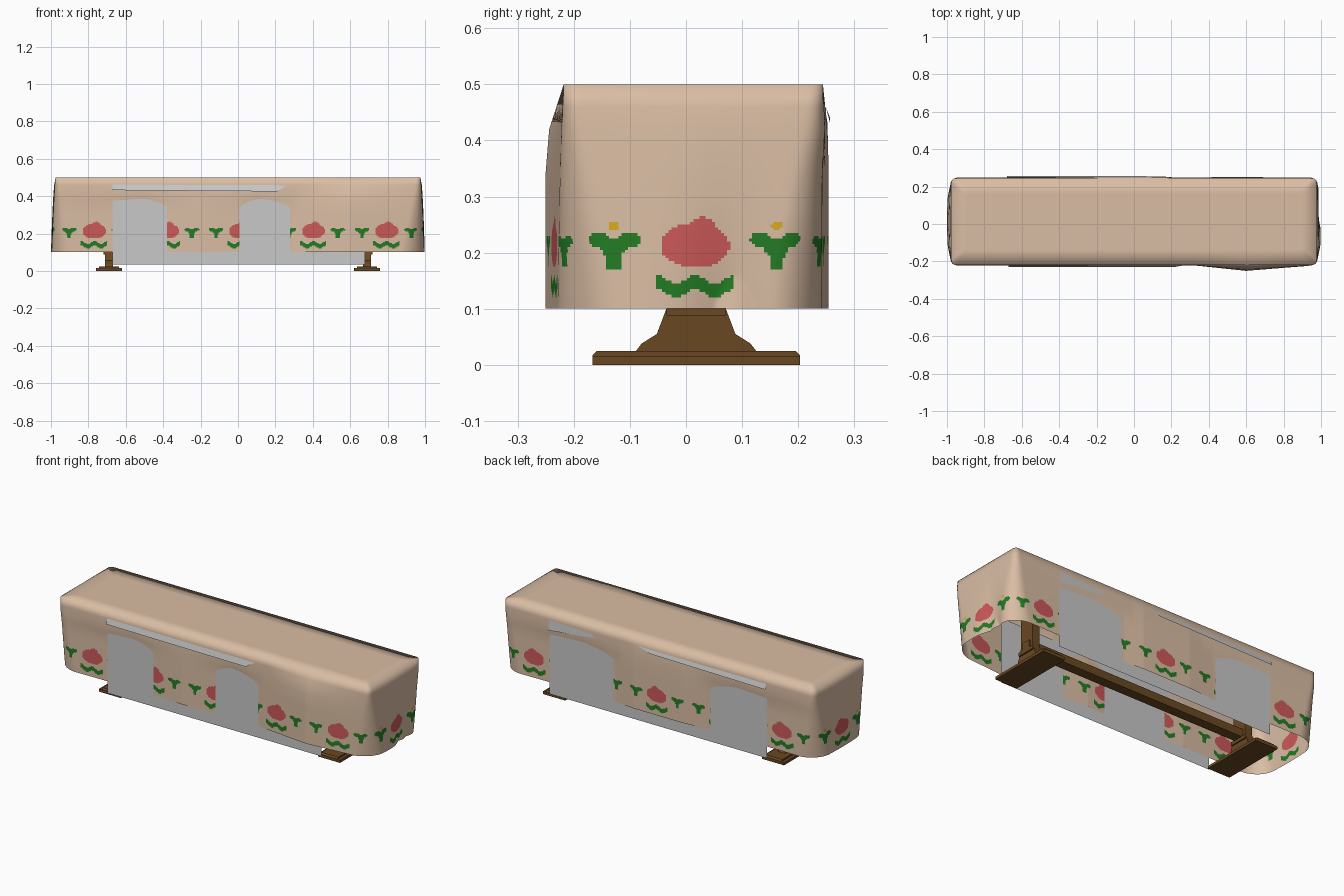
import bpy, bmesh, math

if "Cube" in bpy.data.objects:
    bpy.data.objects.remove(bpy.data.objects["Cube"])


def material(name, rgb):
    m = bpy.data.materials.new(name)
    m.diffuse_color = (*rgb, 1)
    m.use_nodes = True
    m.node_tree.nodes["Principled BSDF"].inputs["Base Color"].default_value = m.diffuse_color
    return m


TAN = material("tan cloth", (0.70, 0.51, 0.37))
PINK = material("rose pink", (0.61, 0.10, 0.10))
GREEN = material("leaf green", (0.017, 0.20, 0.018))
YELLOW = material("yellow", (0.68, 0.40, 0.015))
GREY = material("light grey", (0.58, 0.58, 0.58))
BROWN = material("brown wood", (0.14, 0.065, 0.016))


def make(name, verts, faces, mats):
    me = bpy.data.meshes.new(name)
    me.from_pydata(verts, [], faces)
    for m in mats:
        me.materials.append(m)
    ob = bpy.data.objects.new(name, me)
    bpy.context.collection.objects.link(ob)
    return ob


def lerp_table(t, table):
    for (a, va), (b, vb) in zip(table, table[1:]):
        if t <= b:
            k = max(0, (t - a) / (b - a))
            return va + (vb - va) * k
    return table[-1][1]


# --- cloth: how far front and back stand proud of the grey panels
FRONT = [(-1, 0), (-.68, -.6), (-.5, -1), (-.37, 0), (-.2, 1), (0, 0),
         (.12, -1), (.29, 0), (.6, 5), (1, 0)]
BACK = [(-1, 0), (-.68, -.6), (-.5, -1), (-.31, 0), (-.15, 1.6), (.15, 1.6),
        (.27, 0), (.48, -1), (.68, -.6), (1, 0)]
HX, HY, CY, TOP, HEM = .975, .231, .013, .5, .1


def cloth_point(px, py, z, inset=0):
    """px, py run -1..1 on a square outline."""
    d = (TOP - z) / (TOP - HEM)
    hx, hy = HX - inset, HY - inset
    r = .02 + .09 * d
    x, y = px * hx, py * hy
    cx, cy = hx - r, hy - r
    if abs(x) > cx and abs(y) > cy:            # rounded upright corners
        dx, dy = abs(x) - cx, abs(y) - cy
        k = r / math.hypot(dx, dy)
        x = math.copysign(cx + dx * k, x)
        y = math.copysign(cy + dy * k, y)
    if not inset:
        w = lerp_table(x, FRONT if y < 0 else BACK)
        if z > .34:
            k = min(1, (z - .34) / .08)
            w = w * (1 - k) + k * max(.6, w * .8)
        if z > .42:
            w *= 1 - (z - .42) / .08
        y += w * .0065 * y / hy
        end = max(0, (abs(x) / hx - .8) / .2)   # ends flare to the hem
        flare = .025 * d ** .5 * (1 - .5 * (y / hy) ** 2)
        if x > 0:
            flare -= .03 * d * d * math.exp(-((y - .07) / .07) ** 2)
        x += math.copysign(flare * end, x)
    return (x, y + CY, z)


# --- cloth: painted border as a rule on the hem faces
def motif(u, z, is_end):
    if is_end:
        d, a, s = u - .004, .145, 1
    else:
        k = max(-2, min(2, round((u - .01) / .39)))
        d, a, s = u - .01 - .39 * k, .13, .82
    if ((d / .061) ** 2 + ((z - .213) / .04) ** 2 < 1
            or ((d - .011) / .024) ** 2 + ((z - .243) / .02) ** 2 < 1):
        return 1
    t, v = abs(abs(d) - a) / s, (z - .215) / s
    if ((t - .028) / .02) ** 2 + ((v - .008) / .013) ** 2 < 1:
        return 2
    if -.047 < v < .012 and t < .012 + max(0, v + .025) * .65:
        return 2
    if abs(d) < .068 and abs(z - .14 - .007 * math.cos(d * 90)) < .0125:
        return 2
    if is_end and t * t + (z - .248) ** 2 < .0095 ** 2:
        return 3
    return 0


NL, NS = 340, 84
cols = []
for side in range(4):
    n = NL if side % 2 == 0 else NS
    for i in range(n):
        t = -1 + 2 * i / n
        cols.append([(t, -1), (1, t), (-t, 1), (-1, -t)][side] + (side,))
N = len(cols)
rows = [HEM + .005 * i for i in range(35)] + [.305, .34, .38, .42, .46, TOP]
verts, faces, mats = [], [], []
for z in rows:
    verts += [cloth_point(px, py, z) for px, py, s in cols]
verts += [cloth_point(px, py, TOP, .08) for px, py, s in cols]
for j in range(len(rows)):
    zc = (rows[j] + rows[min(j + 1, len(rows) - 1)]) / 2
    for i in range(N):
        k = (i + 1) % N
        faces.append((j * N + i, j * N + k, (j + 1) * N + k, (j + 1) * N + i))
        px, py, s = cols[i]
        is_end = s % 2 == 1
        u = py * HY + (.003 if s == 1 else -.003) if is_end else px * HX
        mats.append(motif(u, zc, is_end) if zc < .275 else 0)
faces.append(tuple(len(rows) * N + i for i in range(N)))
mats.append(0)
cloth = make("cloth_cover", verts, faces, [TAN, PINK, GREEN, YELLOW])
cloth.data.polygons.foreach_set("material_index", mats)
cloth.data.polygons.foreach_set("use_smooth", [True] * len(faces))


# --- grey hanging panels and their narrow upper strips
def sheet(name, pts):
    make(name, pts, [tuple(range(len(pts)))], [GREY])


sheet("front_panel", [(-.67, -.2175, .035), (.68, -.2175, .035),
                      (.68, -.2175, .405), (-.67, -.2175, .405)])
sheet("back_panel", [(.69, .2435, .035), (-.68, .2435, .035),
                     (-.68, .2435, .41), (.69, .2435, .41)])
sheet("front_strip", [(-.67, -.231, .432), (.21, -.231, .425),
                      (.26, -.222, .458), (-.67, -.222, .462)])
sheet("back_strip_a", [(.05, .257, .44), (-.68, .257, .43),
                       (-.68, .249, .46), (.13, .249, .46)])
sheet("back_strip_b", [(.69, .252, .40), (.40, .252, .432),
                       (.42, .249, .45), (.69, .249, .46)])


# --- wooden trestle
def prism(name, profile, x0, x1):
    n = len(profile)
    v = [(x, y, z) for x in (x0, x1) for y, z in profile]
    f = [tuple(reversed(range(n))), tuple(range(n, 2 * n))]
    f += [(i, (i + 1) % n, n + (i + 1) % n, n + i) for i in range(n)]
    ob = make(name, v, f, [BROWN])
    bm = bmesh.new()
    bm.from_mesh(ob.data)
    bmesh.ops.recalc_face_normals(bm, faces=bm.faces)
    bm.to_mesh(ob.data)
    bm.free()


def rect(y0, y1, z0, z1):
    return [(y0, z0), (y1, z0), (y1, z1), (y0, z1)]


def mirrored(half):
    c = .018
    return [(c + y, z) for y, z in half] + [(c - y, z) for y, z in reversed(half)]


leg = mirrored([(.107, .025), (.097, .038), (.07, .055), (.053, .1),
                (.045, .13), (.045, .38), (.1, .44)])
foot = mirrored([(.185, 0), (.185, .017), (.177, .025)])
for tag, x in (("left", -.69), ("right", .69)):
    prism(tag + "_foot_base", rect(-.167, .203, 0, .015), x - .07, x + .07)
    prism(tag + "_foot", foot, x - .053, x + .053)
    prism(tag + "_leg", leg, x - .022, x + .022)
    prism(tag + "_leg_collar", rect(-.035, .071, .088, .108), x - .03, x + .03)
prism("stretcher", rect(-.01, .046, .105, .15), -.72, .72)
prism("bench_top", rect(-.17, .2, .44, .475), -.9, .9)
